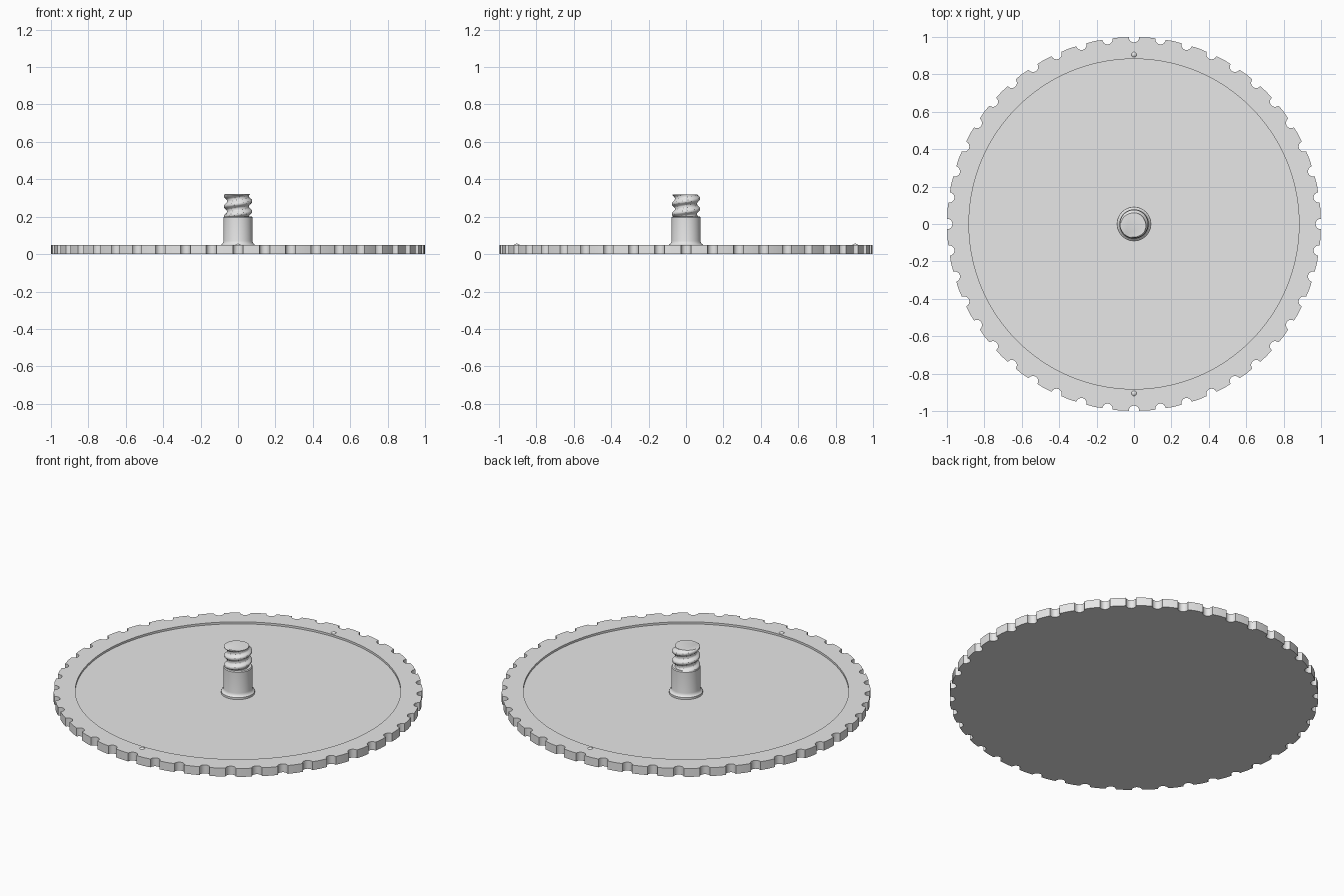
import bpy, bmesh, math
from math import sin, cos, pi, tau

cube = bpy.data.objects.get("Cube")
if cube:
    bpy.data.objects.remove(cube, do_unlink=True)

grey = bpy.data.materials.new("plain grey")
grey.use_nodes = True
colour = (0.8, 0.8, 0.8, 1)
grey.diffuse_color = colour
grey.node_tree.nodes["Principled BSDF"].inputs["Base Color"].default_value = colour

RIM_TOP, FLOOR = 0.05, 0.038
POST_TOP, THREAD_TOP = 0.2, 0.32


def finish(name, bm):
    bmesh.ops.recalc_face_normals(bm, faces=bm.faces)
    mesh = bpy.data.meshes.new(name)
    bm.to_mesh(mesh)
    bm.free()
    mesh.materials.append(grey)
    obj = bpy.data.objects.new(name, mesh)
    bpy.context.collection.objects.link(obj)
    bpy.ops.object.select_all(action='DESELECT')
    obj.select_set(True)
    bpy.context.view_layer.objects.active = obj
    bpy.ops.object.shade_smooth_by_angle(angle=math.radians(35))
    return obj


def skin(name, rings):
    """Closed solid through equal-length rings of points, bottom to top."""
    bm = bmesh.new()
    loops = [[bm.verts.new(p) for p in ring] for ring in rings]
    n = len(loops[0])
    for a, b in zip(loops, loops[1:]):
        for i in range(n):
            j = (i + 1) % n
            bm.faces.new((a[i], a[j], b[j], b[i]))
    bm.faces.new(loops[0][::-1])
    bm.faces.new(loops[-1])
    return finish(name, bm)


def circle(r, z, angles):
    return [(r * cos(a), r * sin(a), z) for a in angles]


# Notched plate with a shallow round recess
NOTCHES, NOTCH_R, ARC = 44, 0.028, 8
outline = []
for k in range(NOTCHES):
    turn = k * tau / NOTCHES
    for s in range(ARC + 1):
        a = 1.5 * pi - pi * s / ARC
        x, y = 0.998 + NOTCH_R * cos(a), NOTCH_R * sin(a)
        outline.append((x * cos(turn) - y * sin(turn),
                        x * sin(turn) + y * cos(turn)))
    mid = turn + pi / NOTCHES
    outline.append((cos(mid), sin(mid)))
angles = [math.atan2(y, x) for x, y in outline]
skin("notched_plate", [
    [(x, y, 0) for x, y in outline],
    [(x, y, RIM_TOP) for x, y in outline],
    circle(0.882, RIM_TOP, angles),
    circle(0.882, FLOOR, angles),
])

# Plain post with a flared foot
around = [i * tau / 48 for i in range(48)]
post = [(0.091, FLOOR - 0.01), (0.091, 0.05), (0.085, 0.054), (0.08, 0.06),
        (0.078, 0.07), (0.078, 0.195), (0.074, POST_TOP)]
skin("post", [circle(r, z, around) for r, z in post])

# Screw thread on top of the post
PITCH, ROWS = 0.055, 32


def thread_radius(a, z):
    phase = ((z - POST_TOP) / PITCH - a / tau) % 1
    ridge = min(1, max(0, 1.35 - abs(phase - 0.5) * 3.6))
    return 0.06 + 0.016 * ridge


rows = []
for i in range(ROWS + 1):
    z = POST_TOP - 0.005 + (THREAD_TOP - POST_TOP + 0.005) * i / ROWS
    limit = 0.07 if i == ROWS else 1
    rows.append([(min(limit, thread_radius(a, z)) * cos(a),
                  min(limit, thread_radius(a, z)) * sin(a), z) for a in around])
skin("screw_thread", rows)

# Two small locating pips on the rim
for name, y in (("front_pip", -0.905), ("back_pip", 0.905)):
    bm = bmesh.new()
    bmesh.ops.create_uvsphere(bm, u_segments=12, v_segments=8, radius=0.02)
    bmesh.ops.translate(bm, verts=bm.verts, vec=(0, y, 0.036))
    finish(name, bm)
